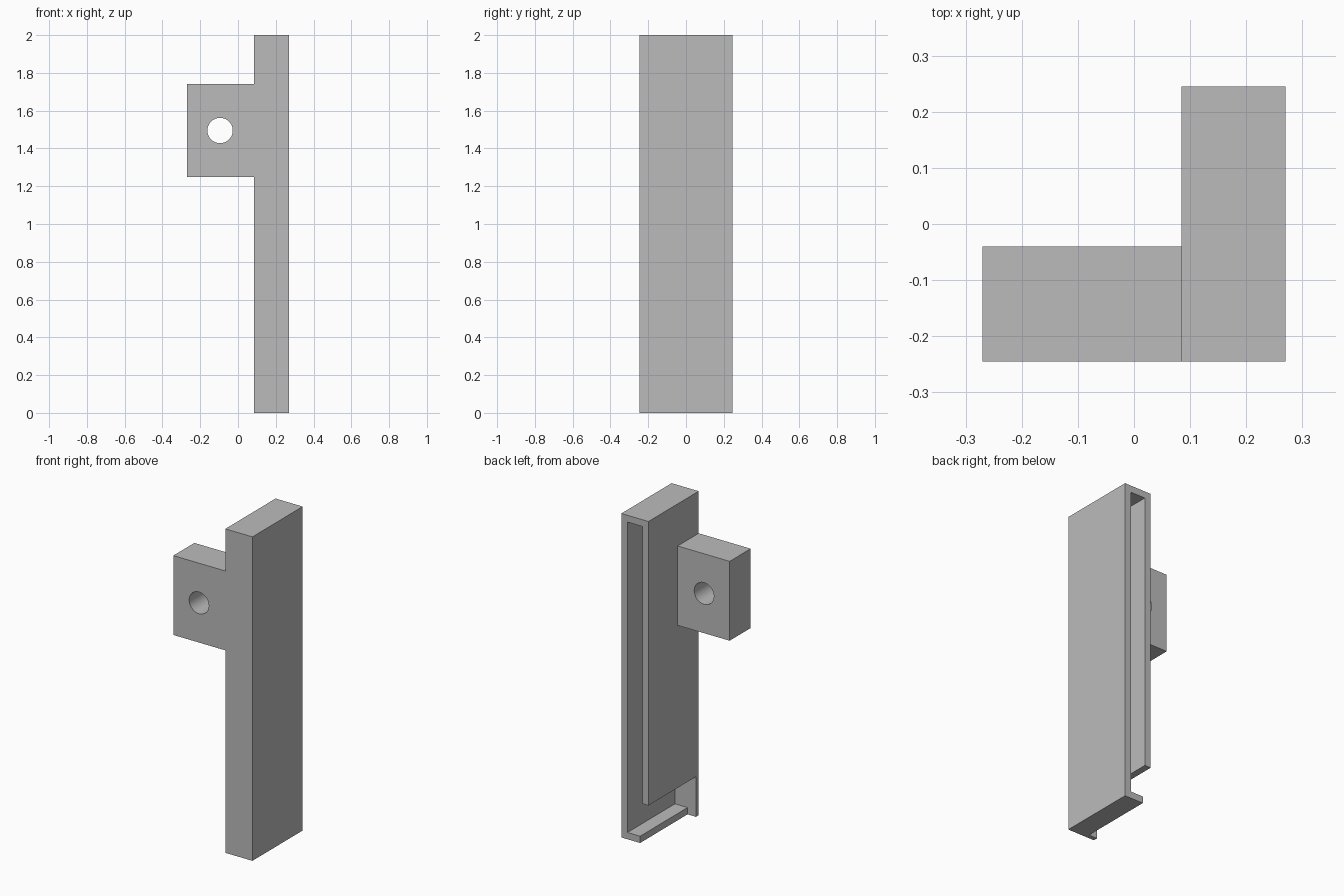
import bpy
import math

default = bpy.data.objects.get("Cube")
if default:
    bpy.data.objects.remove(default, do_unlink=True)

grey = bpy.data.materials.new("plain grey")
grey.use_nodes = True
grey.diffuse_color = (0.5, 0.5, 0.5, 1)
grey.node_tree.nodes["Principled BSDF"].inputs["Base Color"].default_value = (0.5, 0.5, 0.5, 1)


def box(name, low, high):
    """Box between two opposite corners."""
    centre = [(a + b) / 2 for a, b in zip(low, high)]
    bpy.ops.mesh.primitive_cube_add(size=1, location=centre)
    obj = bpy.context.object
    obj.name = name
    obj.scale = [b - a for a, b in zip(low, high)]
    bpy.ops.object.transform_apply(location=True, rotation=False, scale=True)
    obj.data.materials.append(grey)
    return obj


def combine(target, tool, operation):
    """Apply a boolean, then drop the tool object."""
    mod = target.modifiers.new(operation.lower(), "BOOLEAN")
    mod.operation = operation
    mod.solver = "EXACT"
    mod.object = tool
    bpy.context.view_layer.objects.active = target
    bpy.ops.object.modifier_apply(modifier=mod.name)
    bpy.data.objects.remove(tool, do_unlink=True)


LEFT, INNER, BACK = 0.27, 0.085, 0.245
WALL, FRONT_WALL = 0.042, 0.027

# Tall housing with the mounting lug flush with its front
housing = box("housing", (INNER, -BACK, 0), (LEFT, BACK, 2))
lug = box("mounting_lug", (-LEFT, -BACK, 1.25), (INNER + WALL / 2, -0.04, 1.74))
combine(housing, lug, "UNION")

# Long pocket, open at the back
pocket = box("pocket_cutter", (INNER + WALL, -BACK + FRONT_WALL, WALL),
             (LEFT - WALL, BACK + 0.1, 2 - WALL))
combine(housing, pocket, "DIFFERENCE")

# Opening through the lower side wall and the edge of the floor
opening = box("opening_cutter", (0, -BACK + FRONT_WALL, -0.1), (0.142, BACK + 0.1, 0.247))
combine(housing, opening, "DIFFERENCE")

# Round bolt hole through the lug
bpy.ops.mesh.primitive_cylinder_add(vertices=48, radius=0.067, depth=1,
                                    location=(-0.095, 0, 1.495),
                                    rotation=(math.pi / 2, 0, 0))
bolt_hole = bpy.context.object
bolt_hole.data.materials.append(grey)
combine(housing, bolt_hole, "DIFFERENCE")

housing.select_set(True)
bpy.context.view_layer.objects.active = housing
bpy.ops.object.shade_smooth_by_angle(angle=math.radians(30))
